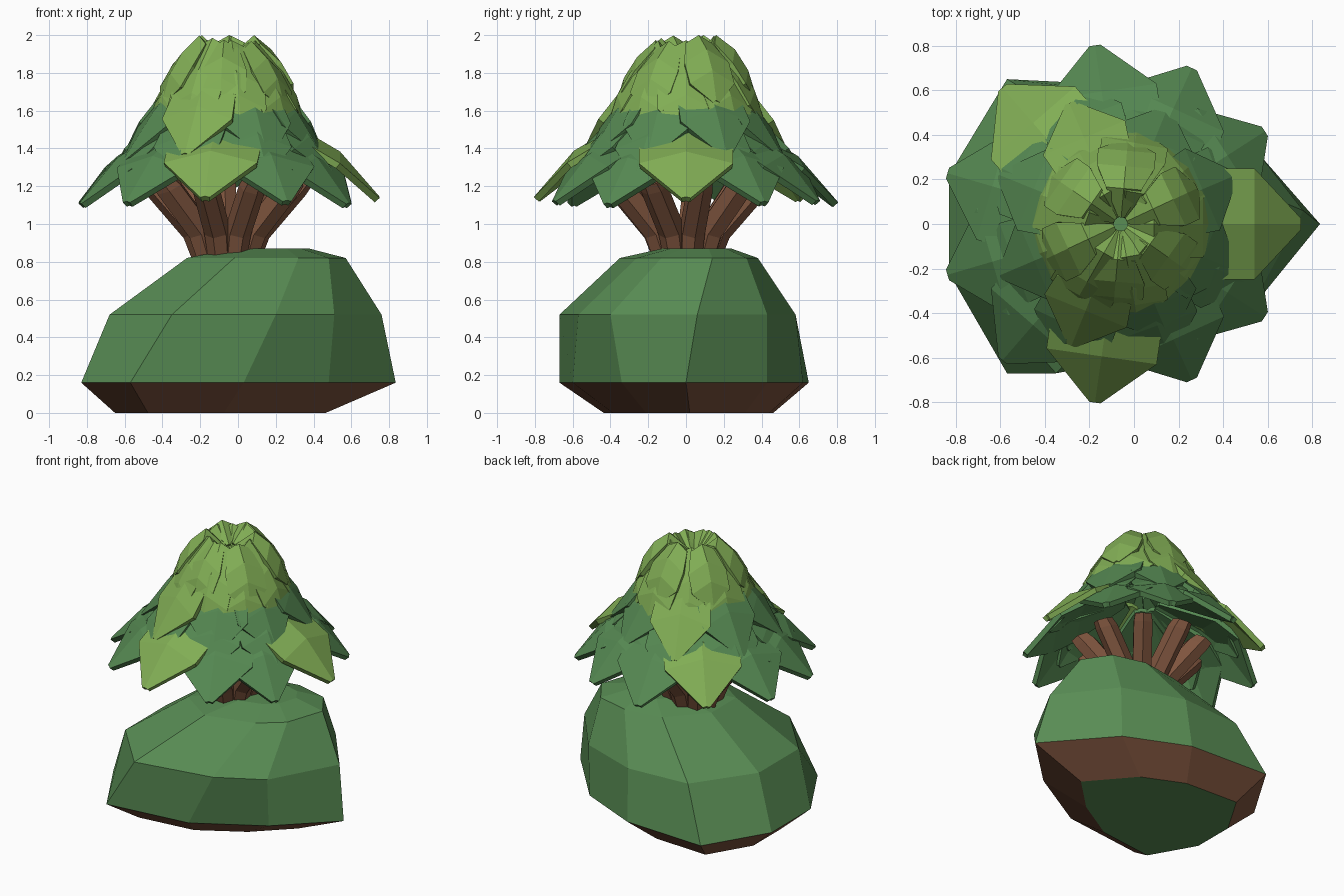
import bpy, bmesh, math, random
from mathutils import Vector, Matrix

random.seed(11)
cube = bpy.data.objects.get("Cube")
if cube:
    bpy.data.objects.remove(cube)


def material(name, r, g, b):
    mat = bpy.data.materials.new(name)
    mat.use_nodes = True
    mat.diffuse_color = (r, g, b, 1)
    mat.node_tree.nodes["Principled BSDF"].inputs["Base Color"].default_value = (r, g, b, 1)
    return mat


GRASS = material("grass green", 0.098, 0.262, 0.088)
BROWN = material("earth brown", 0.21, 0.09, 0.048)
DARK = material("dark leaf green", 0.092, 0.25, 0.085)
LIGHT = material("light leaf green", 0.22, 0.42, 0.09)


def finish(bm, name, *mats):
    bmesh.ops.recalc_face_normals(bm, faces=bm.faces)
    mesh = bpy.data.meshes.new(name)
    bm.to_mesh(mesh)
    bm.free()
    for mat in mats:
        mesh.materials.append(mat)
    obj = bpy.data.objects.new(name, mesh)
    bpy.context.collection.objects.link(obj)
    return obj


def loft(bm, rings):
    """Skin closed rings of points and cap both ends; return the side faces per band."""
    loops = [[bm.verts.new(p) for p in ring] for ring in rings]
    bands = []
    for low, high in zip(loops, loops[1:]):
        n = len(low)
        bands.append([bm.faces.new((low[i], low[(i + 1) % n], high[(i + 1) % n], high[i]))
                      for i in range(n)])
    bm.faces.new(loops[0][::-1])
    bm.faces.new(loops[-1])
    return bands


# Mound: stacked irregular nine-sided rings, with an earth band at the foot
foot = [(.835, 0), (.48, -.34), (.03, -.6), (-.57, -.67), (-.83, -.22),
        (-.83, .22), (-.57, .65), (.03, .62), (.46, .43)]
middle = [(.76, .06), (.51, -.4), (.2, -.57), (-.35, -.67), (-.68, -.3),
          (-.68, .15), (-.4, .55), (.05, .58), (.47, .43)]
shoulder = [(.57, .14), (.48, -.13), (.32, -.26), (-.02, -.35), (-.27, -.18),
            (-.27, .1), (-.05, .34), (.22, .38), (.45, .32)]
bottom = [(x * .67 - .095, y * .68 + .02) for x, y in foot]
top = [(.18 + (x - .16) * .48, .05 + y * .5) for x, y in shoulder]
levels = zip((bottom, foot, middle, shoulder, top), (0, .16, .52, .82, .87))
bm = bmesh.new()
bands = loft(bm, [[(x, y, z) for x, y in ring] for ring, z in levels])
for face in bands[0]:
    face.material_index = 1
finish(bm, "mound", GRASS, BROWN)

# Trunk: stout branches fanning out from a tight bundle
CENTRE = Vector((-.06, 0, 0))
BRANCHES = 9
bm = bmesh.new()
for i in range(BRANCHES):
    spin = Matrix.Rotation(math.tau * (i + .3) / BRANCHES, 3, 'Z')
    rings = []
    for reach, height, thick in ((.1, .78, .06), (.16, .96, .07), (.36, 1.19, .07), (.4, 1.23, .06)):
        ring = []
        for k in range(6):
            a = math.tau * k / 6
            ring.append(CENTRE + spin @ Vector((reach + thick * math.cos(a),
                                                thick * math.sin(a),
                                                height - .5 * thick * math.cos(a))))
        rings.append(ring)
    loft(bm, rings)
finish(bm, "trunk_branches", BROWN)


def leaf(name, angle, profile, mat, fold, jitter):
    """Folded kite leaf: a raised midrib with drooping edges, then thickness."""
    bm = bmesh.new()
    spin = Matrix.Rotation(angle, 3, 'Z')
    lift = random.uniform(-jitter, jitter) + (.025 if mat is LIGHT else 0)
    # Dark leaves on the left side of the tree are a little shorter
    scale = .95 if mat is DARK and math.cos(angle) > .3 else 1
    rows = []
    for reach, height, half in profile:
        h = min(height + lift, 2)
        r = reach * scale
        points = ((r, -half, h - half * fold), (r, 0, h), (r, half, h - half * fold))
        rows.append([bm.verts.new(CENTRE + spin @ Vector(p)) for p in points])
    for a, b in zip(rows, rows[1:]):
        for k in (0, 1):
            bm.faces.new((a[k], b[k], b[k + 1], a[k + 1]))
    obj = finish(bm, name, mat)
    if obj.data.polygons[0].normal.z < 0:
        obj.data.flip_normals()
    solid = obj.modifiers.new("thickness", 'SOLIDIFY')
    solid.thickness = .035
    solid.offset = -1


# Canopy tiers: name, leaf count, start angle, light leaf indices, fold, jitter,
# then (reach, height, half width) from stem to tip
tiers = [
    ("skirt_leaf", 11, 0, (0, 4, 8), .25, .01,
     ((.12, 1.57, .05), (.43, 1.46, .25), (.6, 1.36, .25), (.81, 1.12, .025))),
    ("lower_leaf", 8, 20, (), .35, .015,
     ((.1, 1.68, .05), (.38, 1.58, .18), (.51, 1.46, .19), (.67, 1.25, .02))),
    ("middle_leaf", 8, 23, (2, 5), .35, .015,
     ((.08, 1.82, .05), (.32, 1.73, .18), (.42, 1.61, .2), (.59, 1.36, .02))),
    ("upper_leaf", 9, 0, range(9), .5, .03,
     ((.03, 1.82, .02), (.15, 1.95, .08), (.3, 1.78, .15), (.37, 1.66, .15), (.43, 1.47, .02))),
    ("crown_leaf", 6, 25, range(6), .55, .03,
     ((.03, 1.84, .015), (.16, 1.96, .08), (.26, 1.87, .13), (.33, 1.76, .13), (.38, 1.6, .02))),
]
for name, count, start, light, fold, jitter, profile in tiers:
    for i in range(count):
        angle = math.radians(start) + math.tau * i / count
        leaf(f"{name}_{i + 1}", angle, profile, LIGHT if i in light else DARK, fold, jitter)
